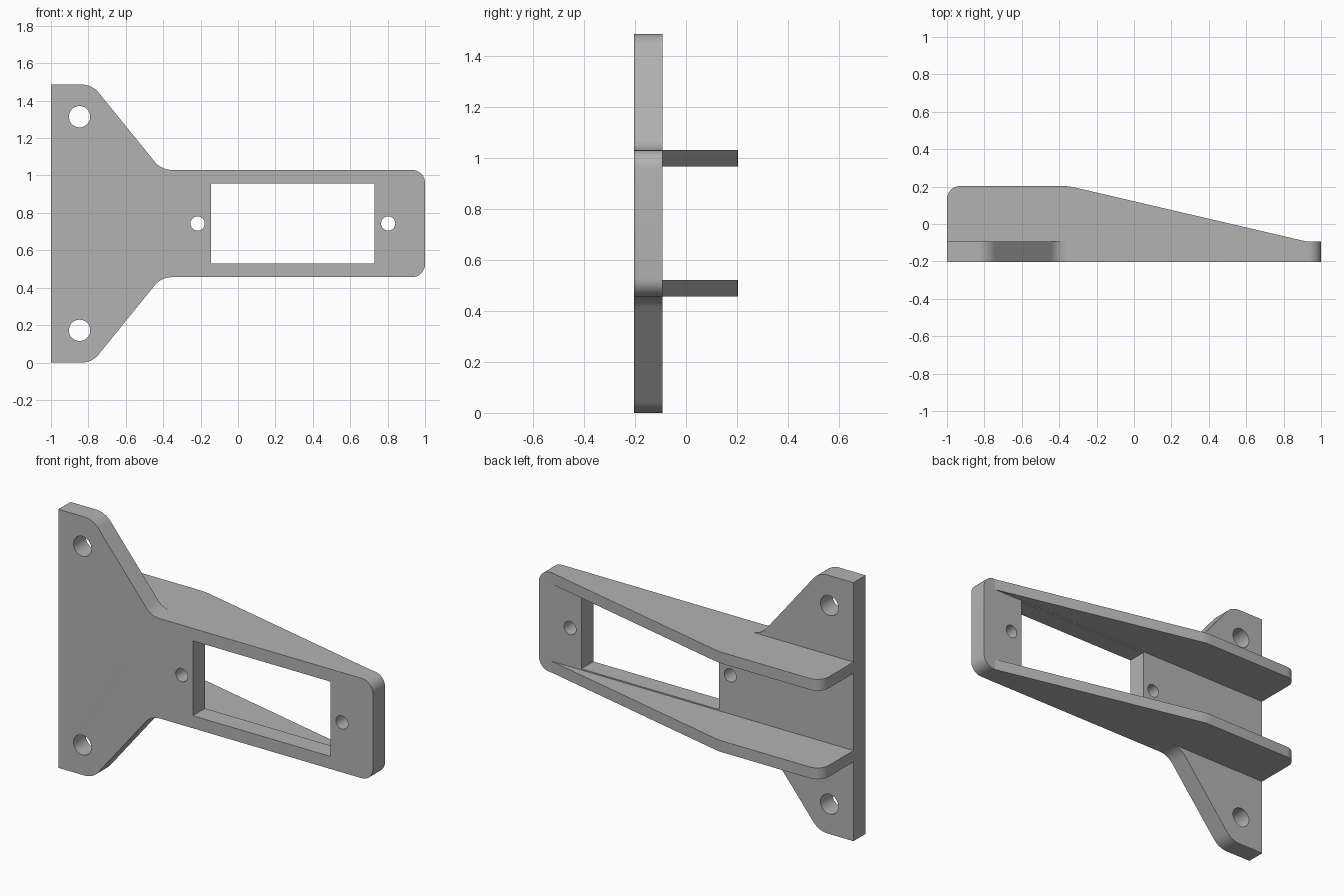
import bpy, bmesh
from math import cos, sin, tan, pi, radians
from mathutils import Vector, Matrix

if "Cube" in bpy.data.objects:
    bpy.data.objects.remove(bpy.data.objects["Cube"], do_unlink=True)

grey = bpy.data.materials.new("plain grey")
grey.use_nodes = True
grey.diffuse_color = (0.45, 0.45, 0.45, 1)
grey.node_tree.nodes["Principled BSDF"].inputs["Base Color"].default_value = grey.diffuse_color


def rounded(corners, steps=8):
    """Outline through (x, y, radius) corners, each rounded by an arc."""
    pts = []
    for i, (x, y, r) in enumerate(corners):
        p = Vector((x, y))
        if r == 0:
            pts.append(p)
            continue
        a = (Vector(corners[i - 1][:2]) - p).normalized()
        b = (Vector(corners[(i + 1) % len(corners)][:2]) - p).normalized()
        half = a.angle(b) / 2
        centre = p + (a + b).normalized() * r / sin(half)
        start = p + a * r / tan(half) - centre
        end = p + b * r / tan(half) - centre
        sweep = pi - 2 * half
        for k in range(steps + 1):
            t = k / steps
            pts.append(centre + (start * sin((1 - t) * sweep) + end * sin(t * sweep)) / sin(sweep))
    return pts


def circle(x, y, r, n=40):
    return [Vector((x + r * cos(2 * pi * k / n), y + r * sin(2 * pi * k / n))) for k in range(n)]


def slab(name, loops, thickness, matrix):
    """Extruded flat shape; loops after the first are holes."""
    curve = bpy.data.curves.new(name, "CURVE")
    curve.dimensions, curve.fill_mode = "2D", "BOTH"
    curve.extrude = thickness / 2
    for loop in loops:
        spline = curve.splines.new("POLY")
        spline.points.add(len(loop) - 1)
        for point, p in zip(spline.points, loop):
            point.co = (p.x, p.y, 0, 1)
        spline.use_cyclic_u = True
    helper = bpy.data.objects.new(name + " outline", curve)
    mesh = bpy.data.meshes.new_from_object(helper)
    bpy.data.objects.remove(helper)
    bpy.data.curves.remove(curve)
    mesh.transform(matrix)
    bm = bmesh.new()
    bm.from_mesh(mesh)
    bmesh.ops.remove_doubles(bm, verts=bm.verts, dist=0.0001)
    bmesh.ops.recalc_face_normals(bm, faces=bm.faces)
    bm.to_mesh(mesh)
    bm.free()
    mesh.name = name
    mesh.materials.clear()
    mesh.materials.append(grey)
    ob = bpy.data.objects.new(name, mesh)
    bpy.context.collection.objects.link(ob)
    bpy.ops.object.select_all(action="DESELECT")
    ob.select_set(True)
    bpy.context.view_layer.objects.active = ob
    bpy.ops.object.shade_smooth_by_angle(angle=radians(30))
    return ob


MID, FRONT, FACE, BACK = 0.743, -0.203, -0.093, 0.203

# Mounting plate: upper half of the outline, mirrored about the mid height
upper = [(1, 0.287, 0.07), (-0.41, 0.287, 0.115), (-0.78, MID, 0.115), (-1, MID, 0)]
outline = rounded(upper + [(x, -y, r) for x, y, r in reversed(upper)])
window = [Vector(p) for p in ((-0.145, -0.215), (0.73, -0.215), (0.73, 0.215), (-0.145, 0.215))]
holes = [circle(-0.847, s * 0.571, 0.057) for s in (-1, 1)]
holes += [circle(x, 0, 0.038) for x in (-0.216, 0.803)]
upright = Matrix.Translation((0, (FRONT + FACE) / 2, MID)) @ Matrix.Rotation(pi / 2, 4, "X")
slab("mounting_plate", [outline, window] + holes, FACE - FRONT, upright)

# Tapered ribs along the upper and lower edges of the arm
rib = rounded([(-1, FACE, 0), (0.92, FACE, 0), (-0.35, BACK, 0.3), (-1, BACK, 0.07)])
for name, side in (("lower_rib", -1), ("upper_rib", 1)):
    slab(name, [rib], 0.065, Matrix.Translation((0, 0, MID + side * 0.2545)))
